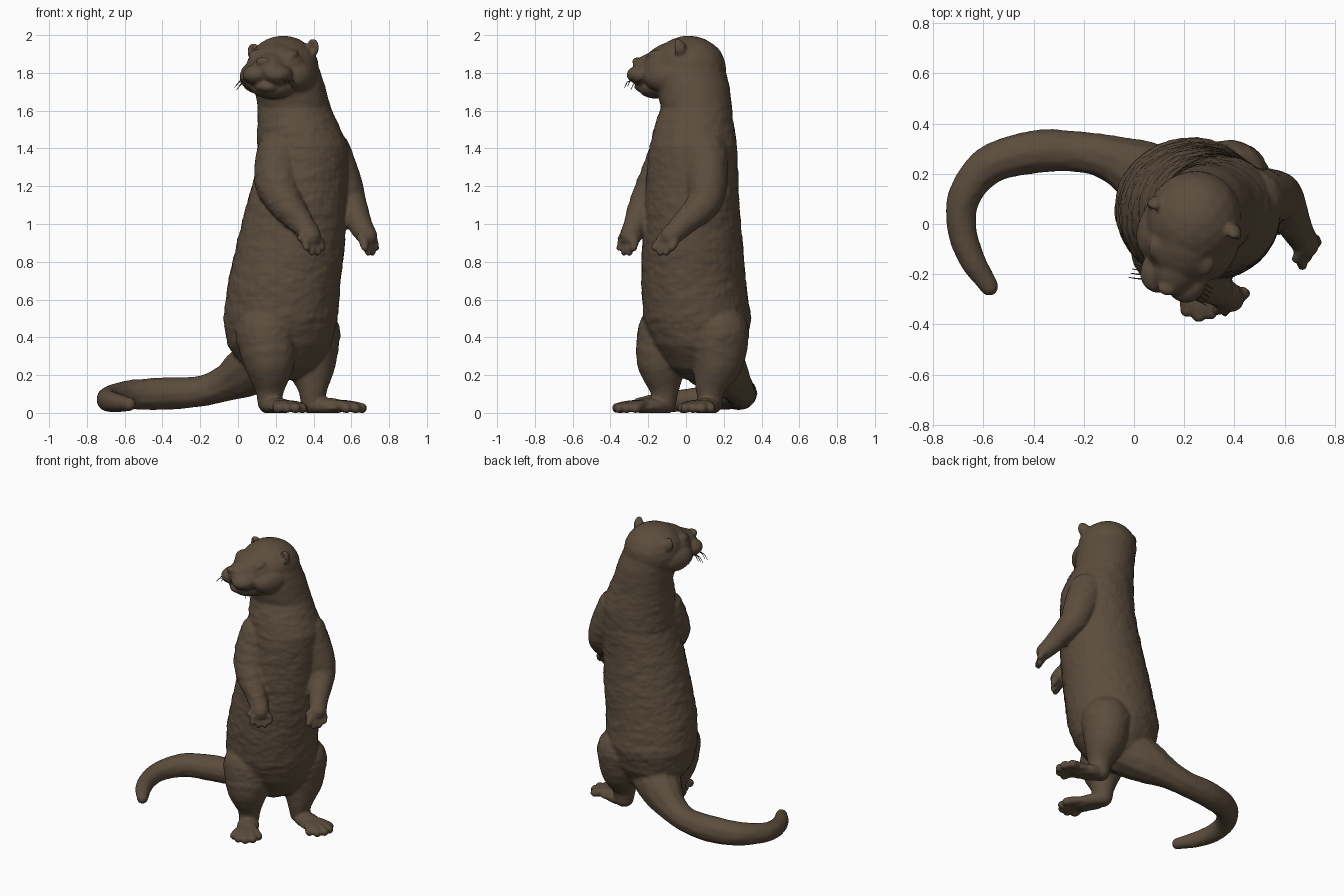
import bpy, bmesh, math
from mathutils import Vector, Matrix, noise

cube = bpy.data.objects.get("Cube")
if cube:
    bpy.data.objects.remove(cube, do_unlink=True)

fur = bpy.data.materials.new("brown_fur")
fur.use_nodes = True
COLOUR = (0.105, 0.074, 0.046, 1)
fur.diffuse_color = COLOUR
shader = fur.node_tree.nodes["Principled BSDF"]
shader.inputs["Base Color"].default_value = COLOUR
shader.inputs["Roughness"].default_value = 0.9

bm = bmesh.new()


def ball(centre, radii, turn=0.0, tilt=0.0, detail=3):
    """Ellipsoid, turned about z after tilting about its own x."""
    m = (Matrix.Translation(centre) @ Matrix.Rotation(turn, 4, 'Z')
         @ Matrix.Rotation(tilt, 4, 'X') @ Matrix.Diagonal((*radii, 1)))
    bmesh.ops.create_icosphere(bm, subdivisions=detail, radius=1, matrix=m)


def spline(keys):
    """Catmull-Rom samples through (x, y, z, radius) keys."""
    k = [Vector(p) for p in keys]
    k = [k[0] * 2 - k[1]] + k + [k[-1] * 2 - k[-2]]
    for a, b, c, d in zip(k, k[1:], k[2:], k[3:]):
        n = max(2, int((c - b).length / (0.25 * min(b[3], c[3]))))
        for i in range(n):
            t = i / n
            yield 0.5 * (b * 2 + (c - a) * t + (a * 2 - b * 5 + c * 4 - d) * t * t
                         + (b * 3 - a - c * 3 + d) * t ** 3)
    yield k[-2]


def limb(keys, detail=2):
    for s in spline(keys):
        ball(s[:3], (s[3],) * 3, detail=detail)


# Torso and neck: stacked ellipses of height, centre x, centre y, half sizes
SECTIONS = [
    (.18, .23, .08, .07, .08), (.24, .22, .08, .19, .17), (.36, .22, .07, .275, .245),
    (.50, .225, .06, .303, .285), (.70, .245, .04, .298, .278), (.90, .28, .035, .287, .267),
    (1.1, .31, .03, .267, .252), (1.3, .34, .035, .242, .24), (1.42, .342, .04, .24, .232),
    (1.52, .32, .043, .218, .212), (1.62, .297, .055, .194, .188), (1.74, .272, .035, .188, .196),
    (1.82, .25, .02, .183, .188), (1.90, .235, .01, .15, .16)]
SIDES = 40
rings = []
for z, cx, cy, rx, ry in SECTIONS:
    rings.append([bm.verts.new((cx + rx * math.cos(a), cy + ry * math.sin(a), z))
                  for a in (i * math.tau / SIDES for i in range(SIDES))])
for low, high in zip(rings, rings[1:]):
    for i in range(SIDES):
        j = (i + 1) % SIDES
        bm.faces.new((low[i], low[j], high[j], high[i]))
bm.faces.new(rings[0][::-1])
bm.faces.new(rings[-1])

# Head, in its own frame: s across to the left, f forward, h height
FACING = -0.35
side = Vector((math.cos(FACING), math.sin(FACING), 0))
ahead = Vector((math.sin(FACING), -math.cos(FACING), 0))


def on_head(s, f, h):
    return Vector((.235, .005, h)) + side * s + ahead * f


def head_ball(s, f, h, radii, tilt=0.0):
    ball(on_head(s, f, h), radii, FACING, tilt)


head_ball(0, -.01, 1.825, (.19, .20, .178))      # skull
head_ball(0, .09, 1.83, (.165, .15, .13))        # face
head_ball(0, .085, 1.88, (.125, .125, .09), .2)  # forehead
head_ball(0, .18, 1.84, (.09, .125, .075), .15)  # bridge
head_ball(0, .14, 1.74, (.125, .125, .07), .2)   # jaw
head_ball(0, .22, 1.732, (.072, .07, .036))      # chin
head_ball(-.01, .285, 1.865, (.037, .025, .024))  # nose
for sgn in (-1, 1):
    head_ball(sgn * .058, .225, 1.795, (.078, .09, .056))   # whisker pads
    head_ball(sgn * .115, .06, 1.785, (.09, .14, .09))      # cheeks
    head_ball(sgn * .092, .14, 1.905, (.045, .05, .022), .3)  # brows
    head_ball(sgn * .10, .175, 1.875, (.018, .018, .016))   # eyes
    lift = 1.92 + sgn * .012
    head_ball(sgn * .16, -.03, lift, (.032, .022, .042))    # ear shells
    for i in range(10):                                     # ear rims
        a = i * math.tau / 10
        head_ball(sgn * .168 + .022 * math.cos(a), -.012, lift + .01 + .034 * math.sin(a),
                  (.012, .018, .012))

# Tail sweeping round to the front
limb([(.16, .12, .30, .17), (.06, .19, .23, .14), (-.06, .25, .165, .10),
      (-.20, .285, .12, .084), (-.39, .288, .107, .088), (-.575, .235, .10, .079),
      (-.675, .11, .085, .067), (-.685, -.02, .07, .06), (-.645, -.14, .06, .053),
      (-.575, -.25, .05, .037)])


def paw(base, heading, length, spread, r):
    """Five webbed toes fanning out from base."""
    for i in range(5):
        u = i / 2 - 1
        a = heading + u * spread
        reach = length * (1 - .18 * u * u)
        d = Vector((math.cos(a), math.sin(a), 0)) * reach
        p = Vector(base)
        mid, tip = p + d * .6, p + d
        mid.z += r * .2
        tip.z -= .010
        limb([(*p, r), (*mid, r * .95), (*tip, r)])


# Legs: thigh, shin and webbed foot
def leg(thigh, knee, ankle, heading):
    limb([(*thigh, .165), (*knee, .138), (*ankle, .082),
          (ankle[0], ankle[1], .06, .064)], 3)
    d = Vector((math.cos(heading), math.sin(heading), 0))
    base = Vector((ankle[0], ankle[1], .04))
    ball(base + d * .08, (.12, .072, .044), heading)
    ball(base + d * .14 - Vector((0, 0, .01)), (.08, .08, .022), heading)
    paw(base + d * .07, heading, .205, .48, .029)


leg((.15, -.095, .42), (.165, -.125, .29), (.168, -.115, .15), math.radians(-60))
leg((.378, .172, .42), (.385, .17, .29), (.395, .13, .15), math.radians(-20))

# Arms with hanging paws
limb([(.22, -.075, 1.37, .125), (.205, -.135, 1.23, .118), (.25, -.205, 1.12, .094),
      (.335, -.262, 1.01, .066), (.385, -.295, .94, .055)], 3)
limb([(.478, .10, 1.38, .122), (.545, .11, 1.23, .11), (.59, .095, 1.12, .09),
      (.645, -.015, 1.005, .065), (.685, -.08, .94, .054)], 3)
for wrist, tip, across in (((.385, -.295, .94), (.405, -.315, .85), (.68, .60, 0)),
                           ((.685, -.08, .94), (.70, -.12, .85), (.48, .75, 0))):
    w, t, across = Vector(wrist), Vector(tip), Vector(across)
    for u in (-1, -.35, .35, 1):
        end = t + across * u * .062 + Vector((0, 0, .03 * u * u))
        mid = (w + end) / 2 + across * u * .018
        limb([(*w, .036), (*mid, .027), (*end, .02)])
    thumb = w - across * .08 + Vector((0, 0, -.01))
    limb([(*(w + Vector((0, 0, .04))), .03), (*thumb, .02)])

# Fuse all parts into one skin
raw = bpy.data.meshes.new("body")
bm.to_mesh(raw)
bm.free()
body = bpy.data.objects.new("body", raw)
bpy.context.collection.objects.link(body)
remesh = body.modifiers.new("fuse", 'REMESH')
remesh.mode = 'VOXEL'
remesh.voxel_size = 0.009
soften = body.modifiers.new("soften", 'SMOOTH')
soften.iterations = 5
bpy.context.view_layer.update()
graph = bpy.context.evaluated_depsgraph_get()
skin = bpy.data.meshes.new_from_object(body.evaluated_get(graph))
body.modifiers.clear()
body.data = skin
bpy.data.meshes.remove(raw)
skin.materials.clear()
skin.materials.append(fur)

# Ruffled fur, strongest on the trunk; soles kept flat
normals = [v.normal.copy() for v in skin.vertices]
for v, n in zip(skin.vertices, normals):
    p = v.co
    trunk = max(0, min(1, (p.z - .25) * 5, (1.7 - p.z) * 5))
    trunk *= max(0, min(1, (.62 - p.x) * 10))
    q = Vector((p.x * 13, p.y * 13, p.z * 22))
    v.co = p + n * noise.fractal(q, 0.8, 2.0, 3) * (.0015 + .003 * trunk)
    v.co.z = max(v.co.z, .005)
low = min(v.co.z for v in skin.vertices)
for v in skin.vertices:
    v.co.z -= low
for f in skin.polygons:
    f.use_smooth = True

# Whiskers
for name, sgn in (("left_whiskers", 1), ("right_whiskers", -1)):
    curve = bpy.data.curves.new(name, 'CURVE')
    curve.dimensions = '3D'
    curve.bevel_depth = .0035
    curve.bevel_resolution = 1
    for i in range(5):
        f, h = .20 + .018 * i, 1.775 - .01 * (i % 3)
        strand = curve.splines.new('POLY')
        strand.points.add(2)
        path = [(.09, f, h), (.14, f + .015, h - .015), (.165, f + .02, h - .045)]
        for k, (s, ff, hh) in enumerate(path):
            strand.points[k].co = (*on_head(sgn * s, ff, hh), 1)
            strand.points[k].radius = 1 - .3 * k
    curve.materials.append(fur)
    bpy.context.collection.objects.link(bpy.data.objects.new(name, curve))
